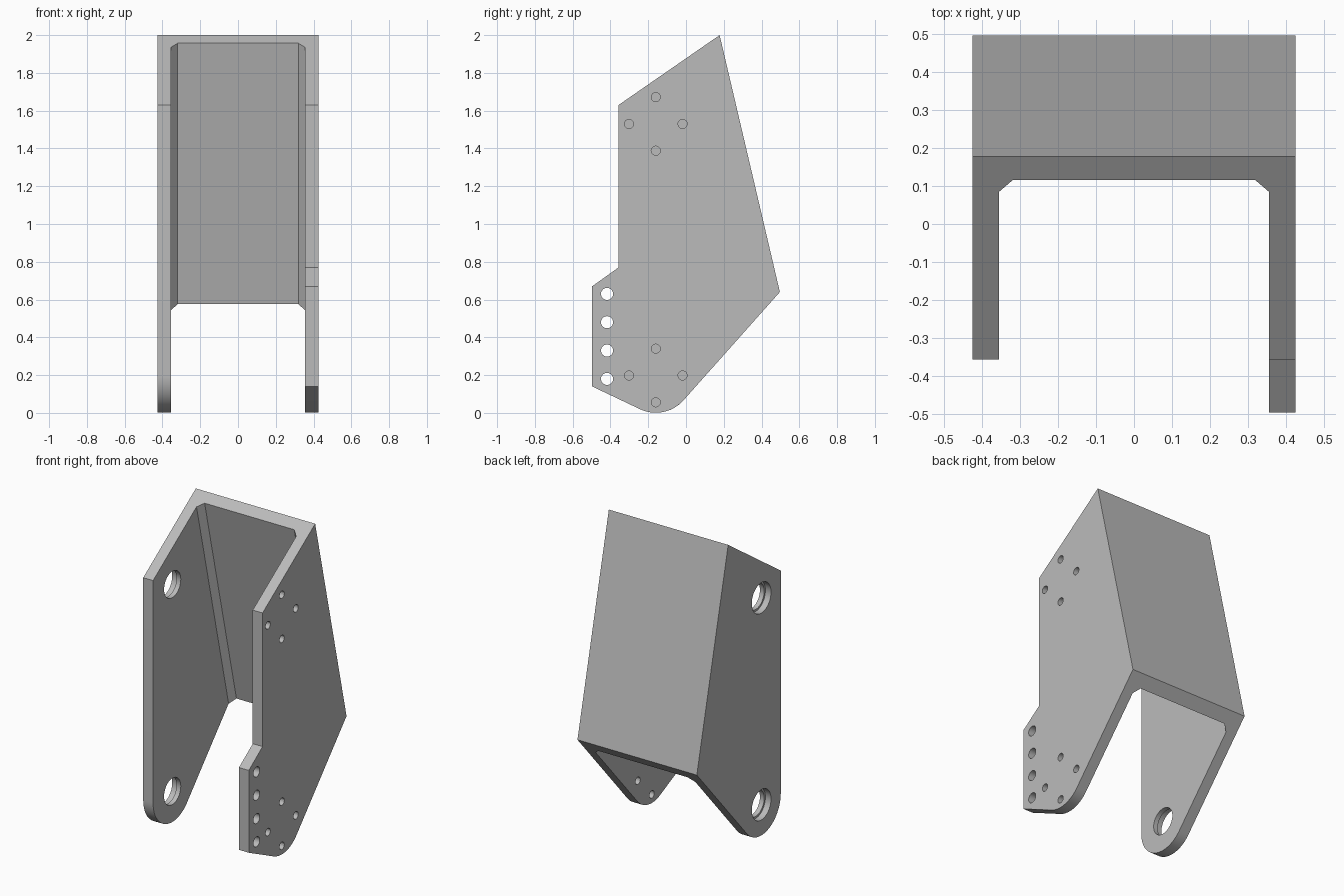
import bpy, bmesh, math
from mathutils import Vector

cube = bpy.data.objects.get("Cube")
if cube:
    bpy.data.objects.remove(cube, do_unlink=True)

HALF, WALL = 0.425, 0.07
INNER = HALF - WALL
PIVOT, ROUND = (-0.16, 0.198), 0.197       # centre and radius of the rounded foot
FRONT = PIVOT[0] - ROUND
APEX, HEEL = (0.178, 2.0), (0.497, 0.64)   # top and bottom of the sloping back
SLOPE = (HEEL[0] - APEX[0]) / (APEX[1] - HEEL[1])

steel = bpy.data.materials.new("grey_steel")
steel.use_nodes = True
grey = (0.5, 0.5, 0.5, 1)
steel.diffuse_color = grey
steel.node_tree.nodes["Principled BSDF"].inputs["Base Color"].default_value = grey


def add_object(name, bm):
    mesh = bpy.data.meshes.new(name)
    bm.to_mesh(mesh)
    bm.free()
    obj = bpy.data.objects.new(name, mesh)
    bpy.context.collection.objects.link(obj)
    return obj


def prisms(name, rings, vector):
    """Sweep each closed ring of points along a vector."""
    bm = bmesh.new()
    for ring in rings:
        face = bm.faces.new([bm.verts.new(p) for p in ring])
        top = bmesh.ops.extrude_face_region(bm, geom=[face], use_keep_orig=True)["geom"]
        verts = [v for v in top if isinstance(v, bmesh.types.BMVert)]
        bmesh.ops.translate(bm, verts=verts, vec=vector)
    bmesh.ops.recalc_face_normals(bm, faces=bm.faces)
    return add_object(name, bm)


def circle(x, y, z, r, n=40):
    return [(x, y + r * math.cos(2 * math.pi * i / n), z + r * math.sin(2 * math.pi * i / n))
            for i in range(n)]


def tangent(point, side):
    """Angle on the foot circle where a line from the point touches it."""
    dy, dz = point[0] - PIVOT[0], point[1] - PIVOT[1]
    return math.atan2(dz, dy) + side * math.acos(ROUND / math.hypot(dy, dz))


def foot(start, end, n):
    angles = [start + (end - start) * i / n for i in range(n + 1)]
    return [(PIVOT[0] + ROUND * math.cos(a), PIVOT[1] + ROUND * math.sin(a)) for a in angles]


# Side profiles: a plain one, and one with a forward tab
heel_angle = tangent(HEEL, -1)
toe = (-0.497, 0.14)
toe_angle = tangent(toe, 1)
if toe_angle > 0:
    toe_angle -= 2 * math.pi
top_front = (FRONT, 1.63)
plain = [HEEL, APEX, top_front] + foot(-math.pi, heel_angle, 28)
tabbed = [HEEL, APEX, top_front, (FRONT, 0.77), (toe[0], 0.67), toe] + foot(toe_angle, heel_angle, 16)

right_half = prisms("right_half", [[(-HALF, y, z) for y, z in plain]], (HALF, 0, 0))
left_half = prisms("left_half", [[(0, y, z) for y, z in tabbed]], (HALF, 0, 0))

# Channel between the plates, with chamfered inner corners
low, rise, chamfer = -0.5, 3.0, 0.036
back = APEX[0] + (APEX[1] - low) * SLOPE - 0.072
outline = [(INNER, -1.5), (INNER, back - chamfer), (INNER - chamfer, back)]
outline += [(-x, y) for x, y in reversed(outline)]
channel = prisms("channel_cutter", [[(x, y, low) for x, y in outline]], (0, -SLOPE * rise, rise))

# Bolt circles and tab holes on the left; stepped bores on the right
centres = [PIVOT[1], 1.53]
bolts = [circle(0.3, PIVOT[0] + 0.142 * dy, z + 0.142 * dz, 0.024, 24)
         for z in centres for dy, dz in ((1, 0), (0, 1), (-1, 0), (0, -1))]
bolts += [circle(0.3, -0.418, 0.18 + 0.15 * i, 0.032, 24) for i in range(4)]
bolt_holes = prisms("bolt_cutter", bolts, (0.2, 0, 0))
bores = prisms("bore_cutter", [circle(-0.5, PIVOT[0], z, 0.085) for z in centres], (0.2, 0, 0))
recesses = prisms("recess_cutter", [circle(-0.5, PIVOT[0], z, 0.098) for z in centres], (0.115, 0, 0))

for half, cutters in ((right_half, (channel, bores, recesses)), (left_half, (channel, bolt_holes))):
    for cutter in cutters:
        cutter.hide_render = True
        mod = half.modifiers.new("cut", 'BOOLEAN')
        mod.operation, mod.solver, mod.object = 'DIFFERENCE', 'EXACT', cutter

# Weld both halves along the middle of the back wall
depsgraph = bpy.context.evaluated_depsgraph_get()
bm = bmesh.new()
for half in (right_half, left_half):
    mesh = bpy.data.meshes.new_from_object(half.evaluated_get(depsgraph))
    bm.from_mesh(mesh)
    bpy.data.meshes.remove(mesh)
seam = [f for f in bm.faces if all(abs(v.co.x) < 1e-4 for v in f.verts)]
bmesh.ops.delete(bm, geom=seam, context='FACES')
bmesh.ops.remove_doubles(bm, verts=bm.verts, dist=1e-4)
bmesh.ops.dissolve_limit(bm, angle_limit=math.radians(0.5), verts=bm.verts, edges=bm.edges)
bmesh.ops.recalc_face_normals(bm, faces=bm.faces)
bracket = add_object("bracket", bm)
bracket.data.materials.clear()
bracket.data.materials.append(steel)
for part in (right_half, left_half, channel, bolt_holes, bores, recesses):
    bpy.data.objects.remove(part, do_unlink=True)

# Smooth the rounded feet and holes, keep the edges sharp
for obj in bpy.context.selected_objects:
    obj.select_set(False)
bracket.select_set(True)
bpy.context.view_layer.objects.active = bracket
bpy.ops.object.shade_smooth_by_angle(angle=math.radians(20))
